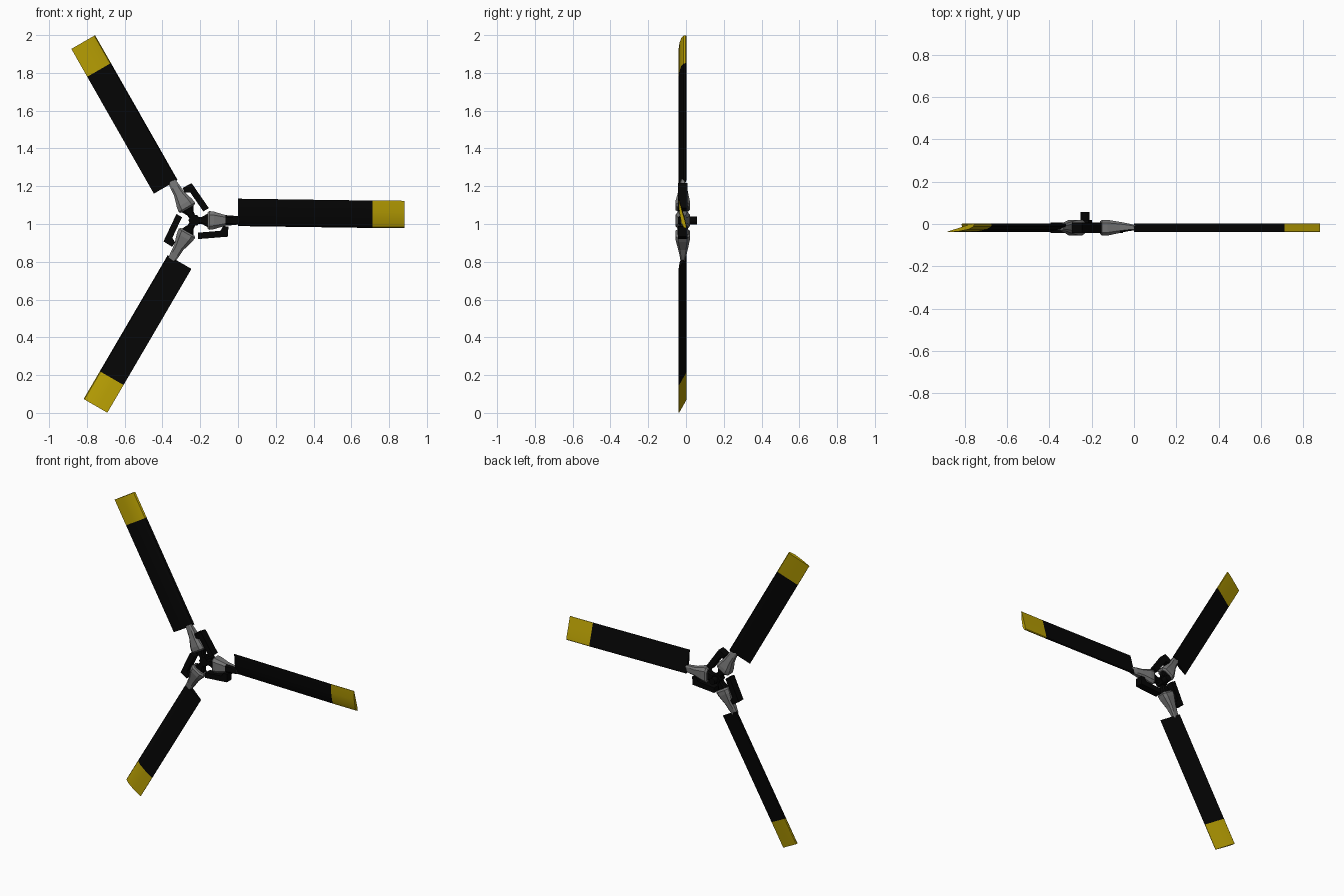
import bpy, bmesh, math
from mathutils import Vector

if "Cube" in bpy.data.objects:
    bpy.data.objects.remove(bpy.data.objects["Cube"])

CX, CZ = -0.231, 1.019      # hub centre


def material(name, rgb):
    m = bpy.data.materials.new(name)
    m.diffuse_color = (*rgb, 1)
    m.use_nodes = True
    m.node_tree.nodes["Principled BSDF"].inputs["Base Color"].default_value = m.diffuse_color
    return m


BLACK = material("black", (0.0015, 0.0015, 0.0015))
YELLOW = material("tip yellow", (0.47, 0.34, 0.001))
GREY = material("metal grey", (0.18, 0.18, 0.18))


def place(a, u, v, y):
    """u runs outward along the blade, v across it, y is depth."""
    c, s = math.cos(a), math.sin(a)
    return Vector((CX + u * c - v * s, y, CZ + u * s + v * c))


def loft(name, rings, mats, rule=None, smooth=False):
    bm = bmesh.new()
    loops = [[bm.verts.new(p) for p in r] for r in rings]
    n = len(loops[0])
    for k, (p, q) in enumerate(zip(loops, loops[1:])):
        for i in range(n):
            f = bm.faces.new((p[i], p[(i + 1) % n], q[(i + 1) % n], q[i]))
            f.material_index = rule(k) if rule else 0
    bm.faces.new(loops[0])
    bm.faces.new(loops[-1]).material_index = rule(len(loops) - 2) if rule else 0
    bmesh.ops.recalc_face_normals(bm, faces=bm.faces)
    me = bpy.data.meshes.new(name)
    bm.to_mesh(me)
    bm.free()
    for m in mats:
        me.materials.append(m)
    ob = bpy.data.objects.new(name, me)
    bpy.context.collection.objects.link(ob)
    if smooth:
        bpy.context.view_layer.objects.active = ob
        ob.select_set(True)
        bpy.ops.object.shade_smooth_by_angle(angle=math.radians(35))
        ob.select_set(False)
    return ob


def octagon(hv, y0, y1, k=0.6):
    cy, hy = (y0 + y1) / 2, (y1 - y0) / 2
    return [(hv * a, cy + hy * b) for a, b in
            ((1, k), (k, 1), (-k, 1), (-1, k), (-1, -k), (-k, -1), (k, -1), (1, -k))]


def slab(name, a, outline, y0, y1, mat):
    return loft(name, [[place(a, u, v, y) for u, v in outline] for y in (y0, y1)], [mat])


# pitched airfoil section (across, depth)
AIRFOIL = [(-0.035, -0.002), (-0.03, -0.013), (-0.005, -0.025), (0.05, -0.035),
           (0.11, -0.039), (0.11, -0.036), (0.05, -0.019), (-0.005, -0.003), (-0.03, 0.002)]

# grey cuff stations: out, half width, depth range
CUFF = [(0.07, 0.042, -0.046, 0.012), (0.08, 0.050, -0.055, 0.020),
        (0.105, 0.046, -0.055, 0.020), (0.165, 0.028, -0.042, 0.010),
        (0.205, 0.025, -0.034, 0.002), (0.24, 0.021, -0.029, -0.006)]

for i in range(3):
    a = math.radians(120 * i)
    tag = f"_{i + 1}"
    droop = -0.006 if i == 0 else 0

    # blade with yellow tip
    rings = [[place(a, u, v + dv, y) for v, y in AIRFOIL]
             for u, dv in ((0.23, 0.005), (0.942, 0.001 + droop), (1.112, droop))]
    loft("blade" + tag, rings, [BLACK, YELLOW], lambda k: k, smooth=True)

    # tapered root cuff
    rings = [[place(a, u, v, y) for v, y in octagon(hv, y0, y1)] for u, hv, y0, y1 in CUFF]
    cuff = loft("root_cuff" + tag, rings, [GREY, BLACK])
    if i == 0:                           # dark front of the first shank
        for f in cuff.data.polygons:
            if f.normal.y < -0.3 and f.center.x > CX + 0.17:
                f.material_index = 1

    # hub arm, flared where it meets the cuff
    rings = [[place(a, u, v, y) for v, y in octagon(hv, -0.035, 0.006)]
             for u, hv in ((0.0, 0.016), (0.04, 0.019), (0.075, 0.038))]
    loft("hub_arm" + tag, rings, [BLACK])

    # pitch horn: bar beside the cuff with a tab at its outer end
    slab("pitch_horn" + tag, a,
         [(0.018, -0.099), (0.178, -0.086), (0.18, -0.032), (0.152, -0.03),
          (0.138, -0.055), (0.018, -0.065)], -0.042, 0.008, BLACK)

# central hub and rear drive shaft
hexa = [(0.032 * math.cos(math.radians(60 * j)), 0.032 * math.sin(math.radians(60 * j)))
        for j in range(6)]
slab("hub_core", 0, hexa, -0.035, 0.02, BLACK)
shaft = [(0.021 * math.cos(math.radians(30 * j)), 0.021 * math.sin(math.radians(30 * j)))
         for j in range(12)]
slab("drive_shaft", 0, shaft, 0.0, 0.057, BLACK)
